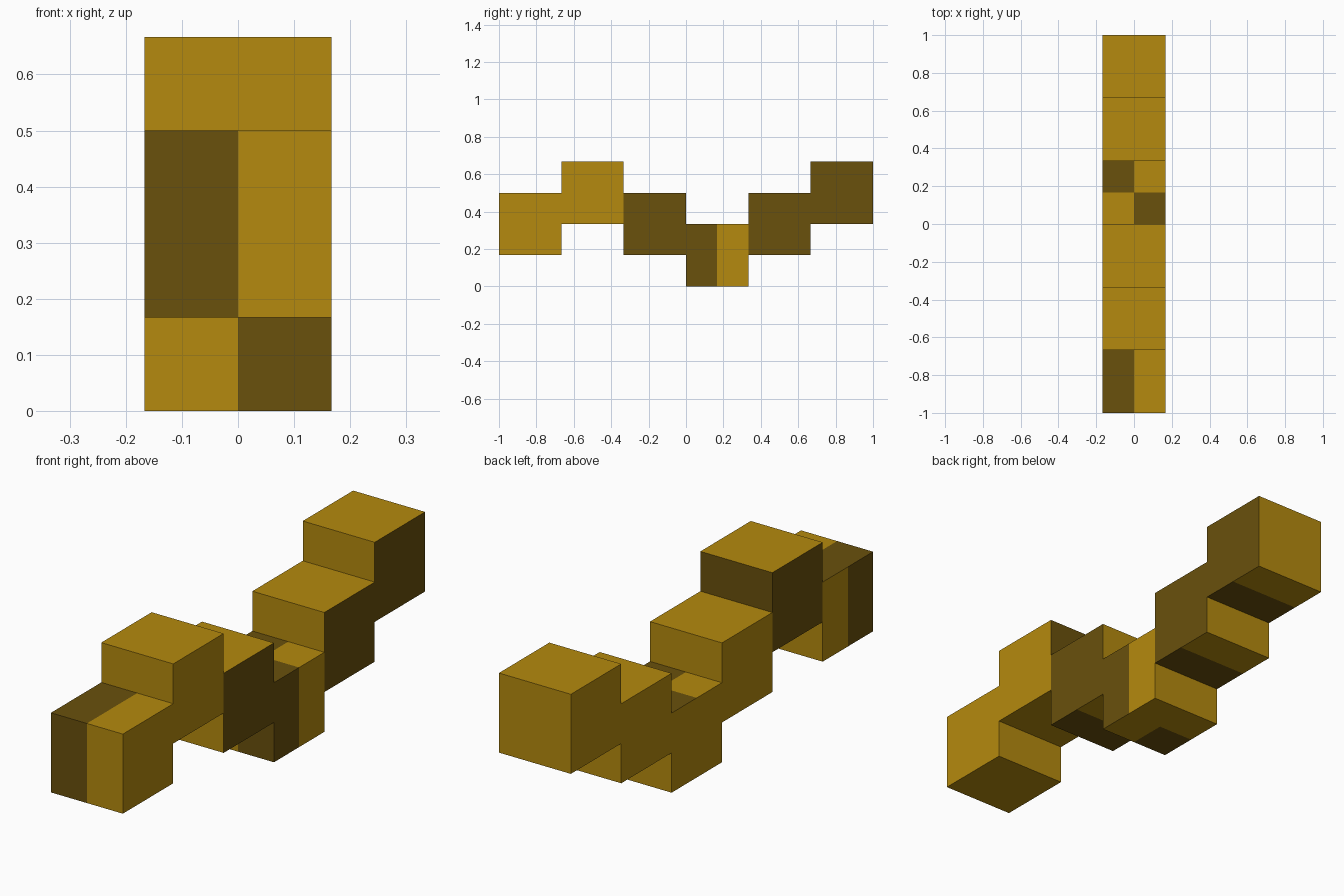
import bpy, bmesh
from mathutils import Vector

cube = bpy.data.objects.get("Cube")
if cube:
    bpy.data.objects.remove(cube, do_unlink=True)

SIDE = 1 / 3


def flat_material(name, color):
    mat = bpy.data.materials.new(name)
    mat.use_nodes = True
    mat.diffuse_color = color
    bsdf = mat.node_tree.nodes["Principled BSDF"]
    bsdf.inputs["Base Color"].default_value = color
    bsdf.inputs["Roughness"].default_value = 0.8
    return mat


gold = flat_material("gold", (0.462, 0.254, 0.0044, 1))
brown = flat_material("dark brown", (0.144, 0.082, 0.0037, 1))


# Rules for the brown areas of a side; each takes a point relative to the block centre
def whole(p): return True
def right_half(p): return p.x < 0
def left_half(p): return p.x > 0
def front_half(p): return p.y < 0
def checker(p): return p.x * p.y < 0
def front_right(p): return p.x < 0 and p.y < 0


def side_name(n):
    """Name the side that a normal points to."""
    axis = max(range(3), key=lambda i: abs(n[i]))
    return (("right", "left"), ("front", "back"), ("bottom", "top"))[axis][n[axis] > 0]


def add_block(name, y, z, brown_sides):
    bm = bmesh.new()
    bmesh.ops.create_cube(bm, size=SIDE)
    # Halve the block each way so the colours meet on real edges
    bmesh.ops.subdivide_edges(bm, edges=bm.edges[:], cuts=1, use_grid_fill=True)
    bm.normal_update()
    for face in bm.faces:
        rule = brown_sides.get(side_name(face.normal))
        face.material_index = int(bool(rule and rule(face.calc_center_median())))
    bmesh.ops.translate(bm, verts=bm.verts[:], vec=Vector((0, y, z)))
    mesh = bpy.data.meshes.new(name)
    bm.to_mesh(mesh)
    bm.free()
    mesh.materials.append(gold)
    mesh.materials.append(brown)
    obj = bpy.data.objects.new(name, mesh)
    bpy.context.collection.objects.link(obj)


# Six blocks in a row, each stepped half a block up or down:
# name, height in half blocks, brown sides
blocks = [
    ("front_end_block", 2, {"front": right_half, "top": right_half, "right": front_half}),
    ("front_high_block", 3, {"right": whole, "back": whole}),
    ("front_step_block", 2, {"left": whole, "bottom": front_half}),
    ("low_block", 1, {"front": left_half, "left": front_half,
                      "top": checker, "bottom": front_right}),
    ("back_step_block", 2, {"left": whole, "bottom": front_half}),
    ("back_high_block", 3, {"left": whole, "bottom": front_half}),
]
for i, (name, level, brown_sides) in enumerate(blocks):
    add_block(name, (i - 2.5) * SIDE, level * SIDE / 2, brown_sides)
